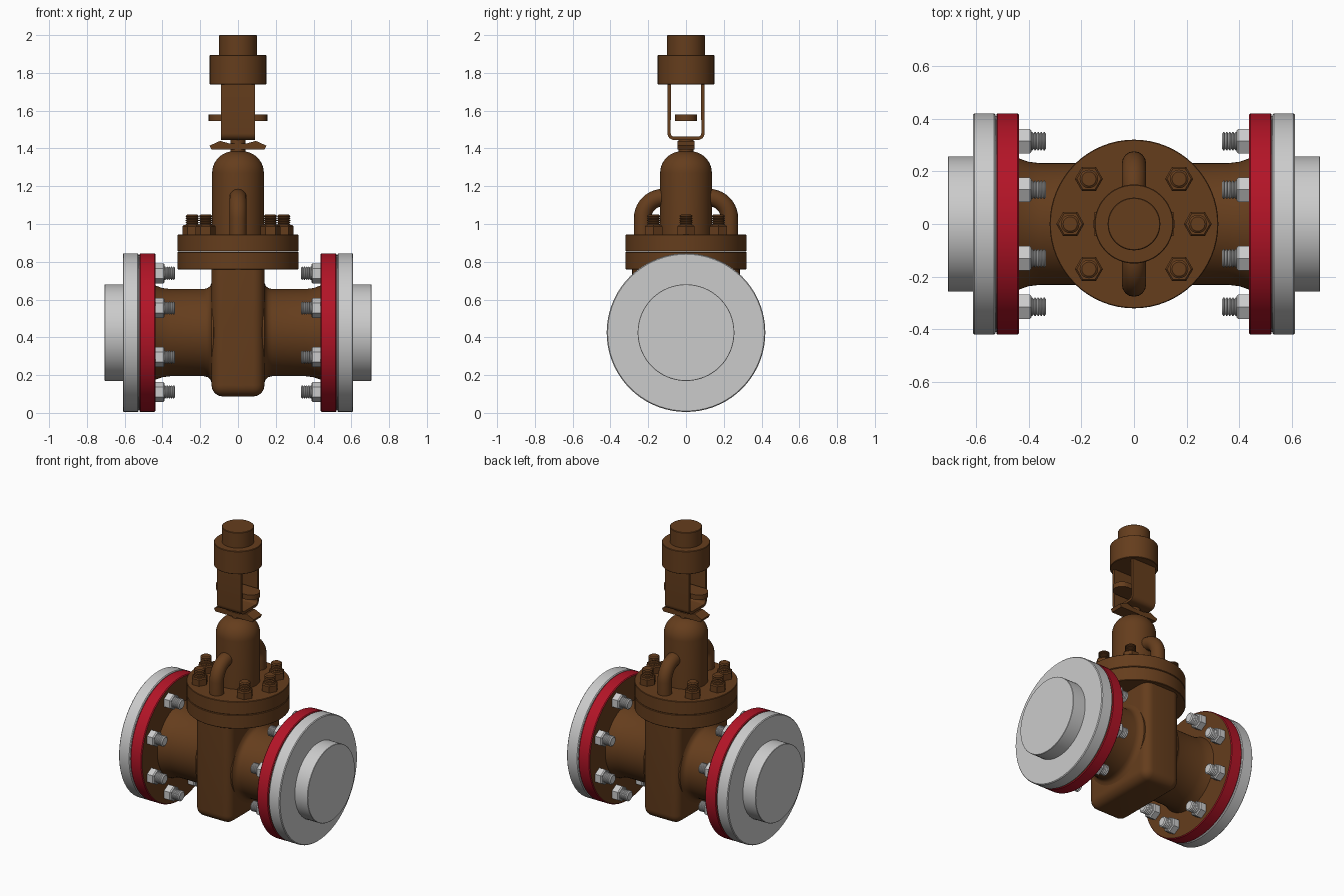
import bpy, bmesh
from math import pi, sin, cos
from mathutils import Matrix, Vector

if "Cube" in bpy.data.objects:
    bpy.data.objects.remove(bpy.data.objects["Cube"])


def material(name, rgb):
    m = bpy.data.materials.new(name)
    m.diffuse_color = (*rgb, 1)
    m.use_nodes = True
    m.node_tree.nodes["Principled BSDF"].inputs["Base Color"].default_value = m.diffuse_color
    return m


BROWN = material("brown_paint", (0.13, 0.047, 0.012))
RED = material("red_paint", (0.45, 0.007, 0.02))
AXIS_Z = 0.425  # height of the pipe axis


def finish(name, bm, mats=()):
    bmesh.ops.recalc_face_normals(bm, faces=bm.faces[:])
    me = bpy.data.meshes.new(name)
    bm.to_mesh(me)
    bm.free()
    for m in mats:
        me.materials.append(m)
    ob = bpy.data.objects.new(name, me)
    bpy.context.collection.objects.link(ob)
    return ob


def lathe(name, profile, loc=(0, 0, 0), side=0, seg=64, mats=()):
    """Turn (radius, height) points about z; side = +1/-1 lays the axis along +x/-x."""
    bm = bmesh.new()
    vs = [bm.verts.new((r, 0, h)) for r, h in profile]
    es = [bm.edges.new(p) for p in zip(vs, vs[1:])]
    bmesh.ops.spin(bm, geom=vs + es, cent=(0, 0, 0), axis=(0, 0, 1),
                   angle=2 * pi, steps=seg)
    bmesh.ops.remove_doubles(bm, verts=bm.verts[:], dist=1e-5)
    rot = Matrix.Rotation(side * pi / 2, 4, 'Y')
    bm.transform(Matrix.Translation(loc) @ rot)
    return finish(name, bm, mats)


def disc(r, a, b, c=0.005):
    """Profile of a solid disc with slightly broken edges."""
    return [(0, a), (r - c, a), (r, a + c), (r, b - c), (r - c, b), (0, b)]


def prism(name, pts, half, to3d, mats=()):
    """Extrude a closed 2D outline from -half to +half."""
    bm = bmesh.new()
    f = bm.faces.new([bm.verts.new(to3d(u, v, -half)) for u, v in pts])
    new = bmesh.ops.extrude_face_region(bm, geom=[f])["geom"]
    move = Vector(to3d(0, 0, half)) - Vector(to3d(0, 0, -half))
    bmesh.ops.translate(bm, vec=move,
                        verts=[g for g in new if isinstance(g, bmesh.types.BMVert)])
    return finish(name, bm, mats)


def arc(cx, cy, r, a0, a1, n):
    return [(cx + r * cos(a0 + (a1 - a0) * i / n),
             cy + r * sin(a0 + (a1 - a0) * i / n)) for i in range(n + 1)]


def bolt(name, loc, side=0, mats=()):
    """Hex nut with a threaded stud end."""
    lathe(name + "_nut", [(0, -0.005), (0.053, -0.005), (0.053, 0.042),
                          (0.046, 0.049), (0, 0.049)], loc, side, 6, mats)
    thread = [(0, 0), (0.029, 0)]
    for i in range(5):
        h = 0.045 + i * 0.0115
        thread += [(0.029, h), (0.035, h + 0.004), (0.035, h + 0.007)]
    lathe(name + "_stud", thread + [(0.027, 0.104), (0, 0.104)], loc, side, 20, mats)


# Wedge-shaped valve body
bm = bmesh.new()
bmesh.ops.create_cube(bm, size=1)
bm.transform(Matrix.Translation((0, 0, 0.4435)) @ Matrix.Diagonal((0.28, 0.57, 0.713, 1)))
edges = [e for e in bm.edges if min(v.co.z for v in e.verts) < 0.7]
bmesh.ops.bevel(bm, geom=edges, offset=0.06, segments=6, profile=0.5, affect='EDGES')
finish("valve_body", bm, [BROWN])

# Pipe ends with flanges and bolts on both sides
for s, tag in ((-1, "left"), (1, "right")):
    c = (0, 0, AXIS_Z)
    flare = arc(0.265, 0.175, 0.035, 1.5 * pi, pi, 5)
    lathe(tag + "_pipe", [(0, 0)] + [(0.265, 0.13)] + flare[::1] [0:1] +
          [(0.247, 0.147), (0.236, 0.16), (0.231, 0.18), (0.231, 0.36),
           (0.236, 0.40), (0.25, 0.44), (0, 0.44)], c, s, 64, [BROWN])
    fl = lathe(tag + "_valve_flange", disc(0.42, 0.437, 0.522), c, s, 72, [BROWN, RED])
    for p in fl.data.polygons:          # red rim, brown faces
        p.material_index = int(abs(p.normal.x) < 0.9)
    lathe(tag + "_gasket", disc(0.41, 0.515, 0.535, 0.001), c, s, 72)
    lathe(tag + "_counter_flange", disc(0.42, 0.526, 0.61), c, s, 72)
    lathe(tag + "_pipe_stub", disc(0.256, 0.60, 0.706, 0.002), c, s, 64)
    for k in range(8):
        a = pi / 8 + k * pi / 4
        bolt(f"{tag}_flange_bolt_{k}",
             (s * 0.437, 0.34 * cos(a), AXIS_Z + 0.34 * sin(a)), -s)

# Bonnet flanges with six bolts
lathe("lower_bonnet_flange", disc(0.32, 0.76, 0.853, 0.003), mats=[BROWN])
lathe("upper_bonnet_flange", disc(0.32, 0.855, 0.945, 0.003), mats=[BROWN])
for k in (-1, 0, 1, 3, 4, 5):
    a = k * pi / 4
    bolt(f"bonnet_bolt_{k + 1}", (0.242 * cos(a), 0.242 * sin(a), 0.945), mats=[BROWN])

# Domed bonnet and gland neck
lathe("bonnet_dome", [(0, 0.93), (0.137, 0.93)] +
      arc(0.022, 1.27, 0.115, 0, pi / 2, 10) + [(0, 1.385)], mats=[BROWN])
lathe("gland_neck", disc(0.04, 1.37, 1.45), seg=32, mats=[BROWN])

# Curved lifting handles
for s, tag in ((-1, "front"), (1, "back")):
    path = [(0.23, 0.93)] + arc(0.12, 1.03, 0.11, 0, pi / 2, 10) + [(0.08, 1.14)]
    cu = bpy.data.curves.new(tag + "_handle", 'CURVE')
    cu.dimensions = '3D'
    cu.bevel_depth = 0.046
    cu.bevel_resolution = 6
    sp = cu.splines.new('POLY')
    sp.points.add(len(path) - 1)
    for pt, (y, z) in zip(sp.points, path):
        pt.co = (0, s * y, z, 1)
    cu.materials.append(BROWN)
    ob = bpy.data.objects.new(tag + "_handle", cu)
    bpy.context.collection.objects.link(ob)
    bpy.context.view_layer.objects.active = ob
    ob.select_set(True)
    bpy.ops.object.convert(target='MESH')
    ob.select_set(False)

# Gland bar with bent-down ends
half = [(0.04, 1.425), (0.095, 1.44), (0.15, 1.415), (0.14, 1.395), (0.04, 1.395)]
prism("gland_bar", half + [(-x, z) for x, z in half[::-1]], 0.045,
      lambda u, v, w: (u, w, v), [BROWN])

# U-shaped yoke of bent plate
outer = [(0.098, 1.75)] + arc(0.063, 1.48, 0.035, 0, -pi / 2, 6)
inner = [(0.08, 1.75)] + arc(0.063, 1.48, 0.018, 0, -pi / 2, 6)
u_shape = (outer + [(-y, z) for y, z in outer[::-1]] +
           [(-y, z) for y, z in inner] + inner[::-1])
prism("yoke", u_shape, 0.09, lambda u, v, w: (w, u, v), [BROWN])

# Travel indicator bar with rounded ends
prism("indicator_bar", arc(0.097, 0, 0.058, -pi / 2, pi / 2, 12) +
      arc(-0.097, 0, 0.058, pi / 2, 1.5 * pi, 12), 0.017,
      lambda u, v, w: (u, v, 1.562 + w), [BROWN])

# Actuator head and cap
lathe("actuator_head", disc(0.15, 1.738, 1.895, 0.003), seg=48, mats=[BROWN])
lathe("actuator_cap", disc(0.1, 1.88, 2.0, 0.003), seg=48, mats=[BROWN])

# Smooth shading with sharp edges kept
for ob in bpy.context.collection.objects:
    ob.select_set(True)
    bpy.context.view_layer.objects.active = ob
bpy.ops.object.shade_smooth_by_angle(angle=pi / 6)
